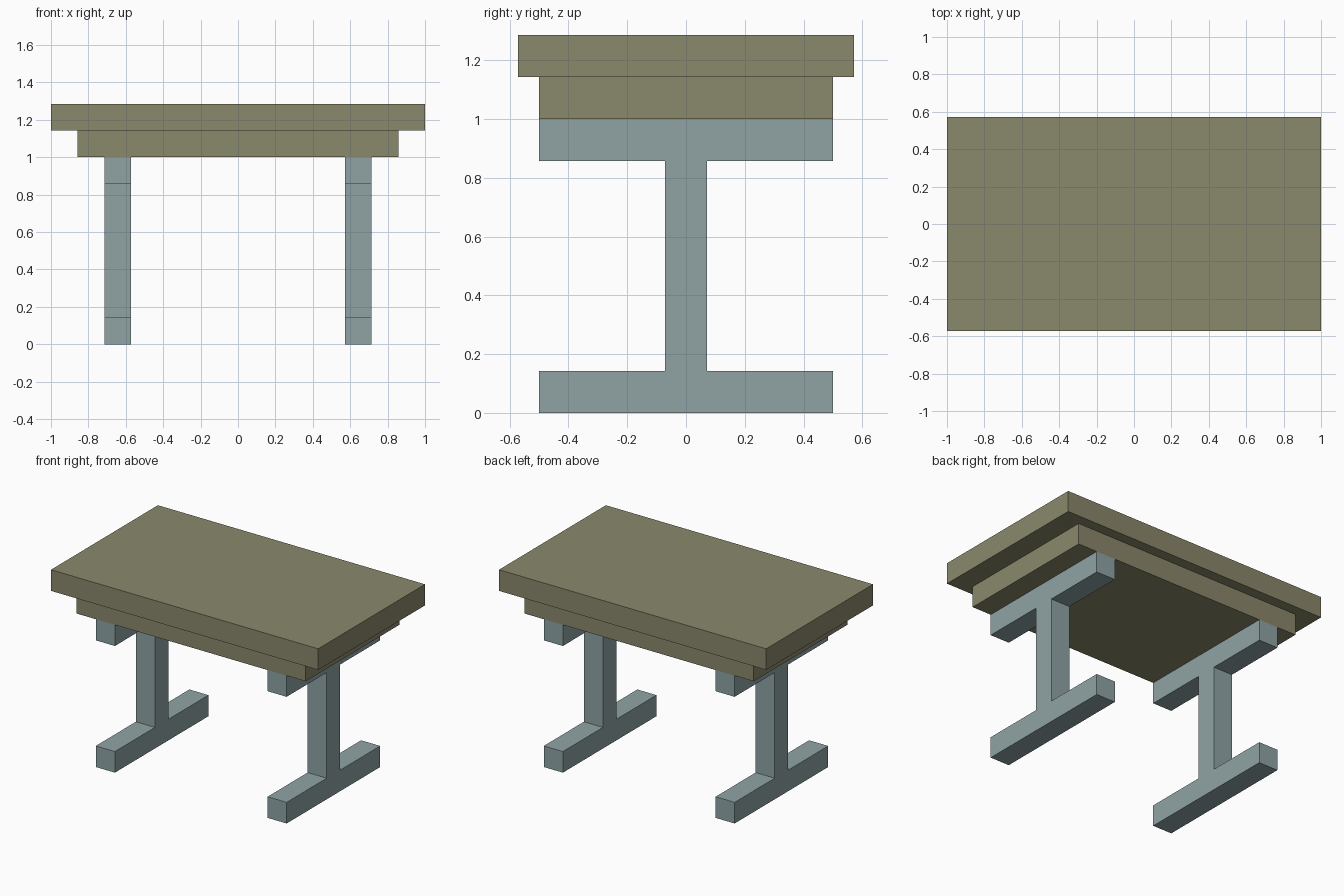
import bpy, bmesh

if "Cube" in bpy.data.objects:
    bpy.data.objects.remove(bpy.data.objects["Cube"])

U = 1 / 7  # the whole table sits on a 1/7 unit module


def material(name, rgb):
    m = bpy.data.materials.new(name)
    m.diffuse_color = (*rgb, 1)
    m.use_nodes = True
    m.node_tree.nodes["Principled BSDF"].inputs["Base Color"].default_value = m.diffuse_color
    return m


wood = material("olive wood", (0.254, 0.246, 0.150))
metal = material("blue grey metal", (0.279, 0.371, 0.376))


def prism(name, profile, x0, x1, mat):
    """Extrude a (y, z) profile along x from x0 to x1."""
    bm = bmesh.new()
    face = bm.faces.new([bm.verts.new((x0, y, z)) for y, z in profile])
    ext = bmesh.ops.extrude_face_region(bm, geom=[face])
    verts = [g for g in ext["geom"] if isinstance(g, bmesh.types.BMVert)]
    bmesh.ops.translate(bm, verts=verts, vec=(x1 - x0, 0, 0))
    bmesh.ops.recalc_face_normals(bm, faces=bm.faces)
    me = bpy.data.meshes.new(name)
    bm.to_mesh(me)
    bm.free()
    me.materials.append(mat)
    ob = bpy.data.objects.new(name, me)
    bpy.context.collection.objects.link(ob)
    return ob


def slab(name, hx, hy, z0, z1, mat):
    return prism(name, [(-hy, z0), (hy, z0), (hy, z1), (-hy, z1)], -hx, hx, mat)


# Table top and the thick board under it
slab("table_top", 7 * U, 4 * U, 8 * U, 9 * U, wood)
slab("under_board", 6 * U, 3.5 * U, 7 * U, 8 * U, wood)

# I-shaped leg frames: foot, post and top bar in one profile
half = [(3.5 * U, 0), (3.5 * U, U), (0.5 * U, U),
        (0.5 * U, 6 * U), (3.5 * U, 6 * U), (3.5 * U, 7 * U)]
i_profile = half + [(-y, z) for y, z in reversed(half)]
for side, x0 in (("left", -5 * U), ("right", 4 * U)):
    prism(side + "_leg_frame", i_profile, x0, x0 + U, metal)
